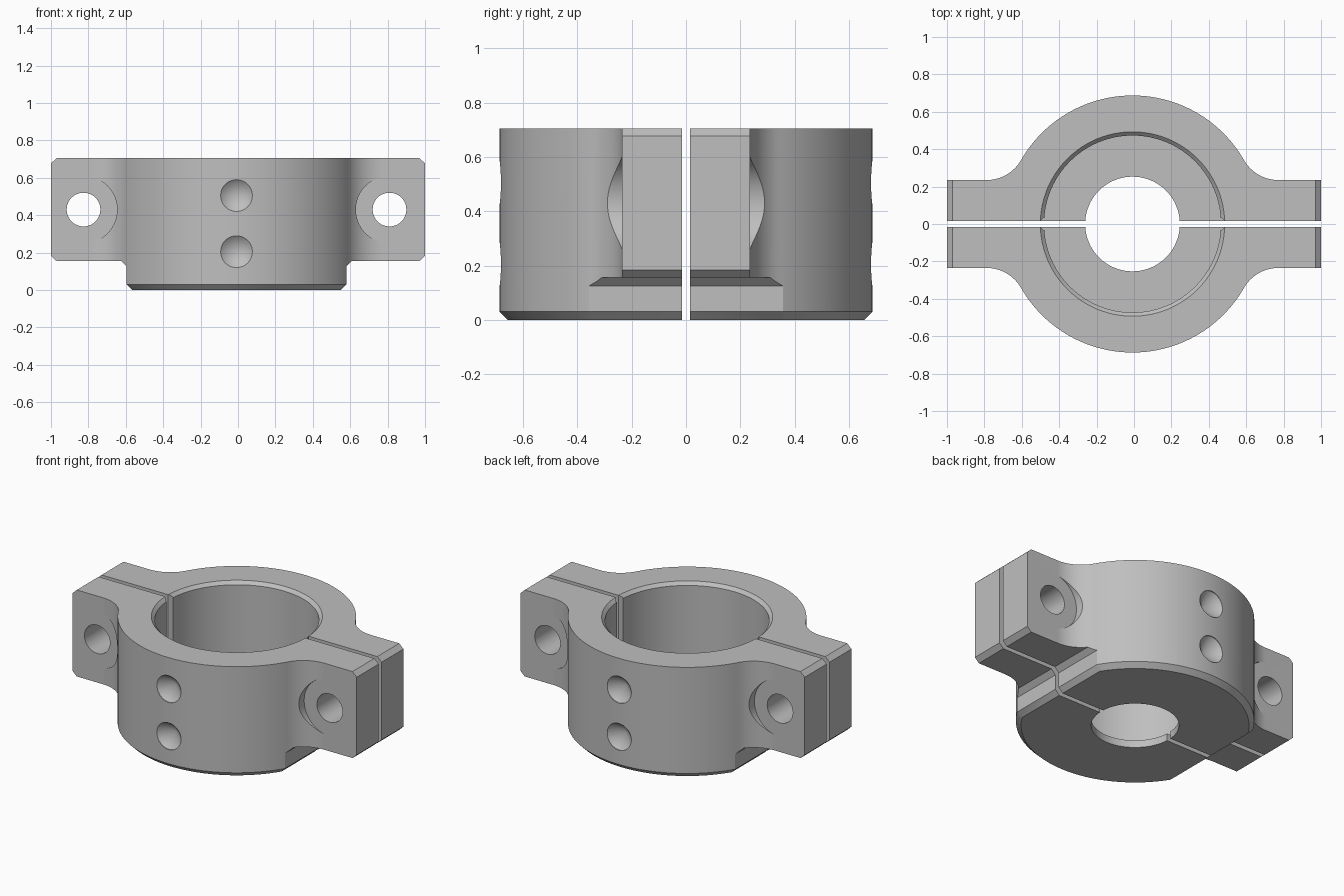
import bpy, bmesh, math
from mathutils import Matrix, Vector

if "Cube" in bpy.data.objects:
    bpy.data.objects.remove(bpy.data.objects["Cube"], do_unlink=True)

CX = -0.008                      # ring axis sits slightly off the overall centre
R, EAR_Y, GAP, TOP = 0.687, 0.235, 0.015, 0.705
BOLT_X, BOLT_Z = 0.818, 0.43

steel = bpy.data.materials.new("plain grey")
steel.use_nodes = True
GREY = (0.52, 0.52, 0.52, 1)
steel.diffuse_color = GREY
steel.node_tree.nodes["Principled BSDF"].inputs["Base Color"].default_value = GREY


def finish(name, bm):
    bmesh.ops.recalc_face_normals(bm, faces=bm.faces)
    mesh = bpy.data.meshes.new(name)
    bm.to_mesh(mesh)
    bm.free()
    mesh.materials.append(steel)
    obj = bpy.data.objects.new(name, mesh)
    bpy.context.collection.objects.link(obj)
    return obj


def prism(name, outline, start, depth):
    """Extrude a closed outline of 3D points."""
    bm = bmesh.new()
    face = bm.faces.new([bm.verts.new(Vector(p) + Vector(start)) for p in outline])
    ext = bmesh.ops.extrude_face_region(bm, geom=[face])
    moved = [g for g in ext["geom"] if isinstance(g, bmesh.types.BMVert)]
    bmesh.ops.translate(bm, verts=moved, vec=depth)
    return finish(name, bm)


def turned(name, profile, place, closed=False, steps=128):
    """Spin a (radius, height) profile round its axis, then place it."""
    bm = bmesh.new()
    verts = [bm.verts.new((r, 0, h)) for r, h in profile]
    pairs = list(zip(verts, verts[1:] + verts[:1]))
    edges = [bm.edges.new(p) for p in (pairs if closed else pairs[:-1])]
    bmesh.ops.spin(bm, geom=verts + edges, axis=(0, 0, 1), cent=(0, 0, 0),
                   angle=math.tau, steps=steps, use_duplicate=False)
    bmesh.ops.remove_doubles(bm, verts=bm.verts, dist=1e-5)
    bmesh.ops.transform(bm, matrix=place, verts=bm.verts)
    return finish(name, bm)


def arc(cx, cy, r, a0, a1, n):
    return [(cx + r * math.cos(a0 + (a1 - a0) * i / n),
             cy + r * math.sin(a0 + (a1 - a0) * i / n), 0) for i in range(n + 1)]


# Plan of one half: ear, fillet, ring, mirrored to the other side
fx = 0.78
fr = (R * R - fx * fx - EAR_Y ** 2) / (2 * (EAR_Y - R))
fy = EAR_Y + fr
join = math.atan2(fy, fx)
right = [(1.2, GAP, 0), (1.2, EAR_Y, 0)]
right += arc(fx, fy, fr, -math.pi / 2, join - math.pi, 16)
right += arc(0, 0, R, join, math.pi / 2, 40)[1:]
left = [(-x, y, z) for x, y, z in reversed(right[:-1])]
half = prism("back_clamp_half", right + left, (CX, 0, -0.1), (0, 0, 1))

# Front silhouette: chamfered ears, stepped base with flats
sil = [(0.558, 0), (0.587, 0.03), (0.587, 0.125), (0.617, 0.155)]
ear_end = [(0.97, 0.155), (1.0, 0.183), (1.0, 0.677), (0.97, TOP)]
pts = [(x + CX, z) for x, z in sil] + ear_end
pts += [(-x, z) for x, z in reversed(ear_end)] + [(-x + CX, z) for x, z in reversed(sil)]
silhouette = prism("silhouette", [(x, 0, z) for x, z in pts], (0, -1, 0), (0, 2, 0))

axis = Matrix.Translation((CX, 0, 0))
cutters = [
    # Bore with top chamfer and smaller floor opening
    turned("bore", [(0, -0.1), (0.253, -0.1), (0.253, 0.047), (0.473, 0.047),
                    (0.473, 0.685), (0.493, TOP), (0.493, 0.8), (0, 0.8)], axis),
    # Chamfer under the ring
    turned("base_chamfer", [(0.637, -0.02), (0.717, 0.06), (0.8, 0.06), (0.8, -0.02)],
           axis, closed=True),
]
back = Matrix.Rotation(-math.pi / 2, 4, "X")      # axis points to +y
for side in (-1, 1):
    place = Matrix.Translation((CX + side * BOLT_X, 0, BOLT_Z)) @ back
    # Bolt hole with spot face
    cutters.append(turned("bolt_hole", [(0, -0.1), (0.09, -0.1), (0.09, 0.5), (0, 0.5)],
                          place, steps=48))
    cutters.append(turned("spot_face", [(0, EAR_Y), (0.18, EAR_Y), (0.18, 0.8), (0, 0.8)],
                          place, steps=64))
    # Bevelled bore corner at the split
    d = 0.035
    cutters.append(prism("split_bevel", [(d, 0, 0), (0, d, 0), (-d, 0, 0), (0, -d, 0)],
                         (CX + side * 0.475, 0, 0.048), (0, 0, 1)))
# Conical dimples
for z in (0.205, 0.505):
    cutters.append(turned("dimple", [(0, 0.61), (0.085, 0.682), (0.085, 0.8), (0, 0.8)],
                          Matrix.Translation((CX, 0, z)) @ back, steps=48))

# Cut the half to shape
for tool, op in [(silhouette, "INTERSECT")] + [(c, "DIFFERENCE") for c in cutters]:
    mod = half.modifiers.new(tool.name, "BOOLEAN")
    mod.operation, mod.object, mod.solver = op, tool, "EXACT"
bpy.context.view_layer.update()
cut = bpy.data.meshes.new_from_object(
    half.evaluated_get(bpy.context.evaluated_depsgraph_get()))
half.modifiers.clear()
half.data = cut
for tool in [silhouette] + cutters:
    bpy.data.objects.remove(tool, do_unlink=True)

# Front half is the mirror image
bm = bmesh.new()
bm.from_mesh(cut)
bmesh.ops.transform(bm, matrix=Matrix.Scale(-1, 4, (0, 1, 0)), verts=bm.verts)
front = finish("front_clamp_half", bm)

for obj in (half, front):
    bpy.ops.object.select_all(action="DESELECT")
    obj.select_set(True)
    bpy.context.view_layer.objects.active = obj
    bpy.ops.object.shade_smooth_by_angle(angle=math.radians(25))
